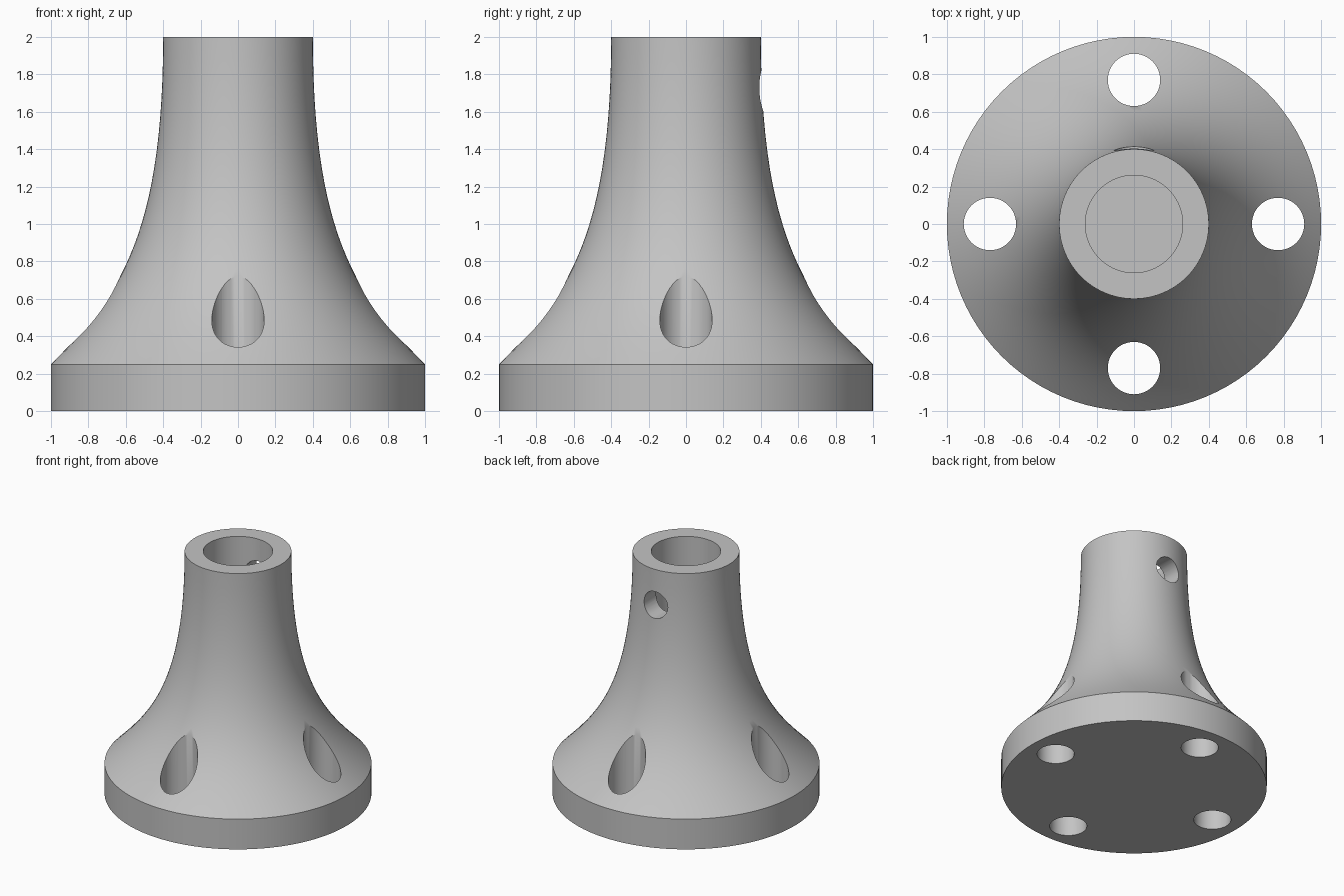
import bpy, bmesh, math
from mathutils import Vector, Matrix
from mathutils.geometry import interpolate_bezier

cube = bpy.data.objects.get("Cube")
if cube:
    bpy.data.objects.remove(cube, do_unlink=True)

grey = bpy.data.materials.new("light grey")
grey.use_nodes = True
colour = (0.55, 0.55, 0.55, 1)
grey.diffuse_color = colour
grey.node_tree.nodes["Principled BSDF"].inputs["Base Color"].default_value = colour

SEGMENTS = 96
BORE_RADIUS, BORE_FLOOR = 0.26, 1.0
BOLT_RADIUS, BOLT_CIRCLE = 0.14, 0.77
SIDE_RADIUS, SIDE_HEIGHT = 0.108, 1.71


def add_object(name, bm):
    mesh = bpy.data.meshes.new(name)
    bm.to_mesh(mesh)
    bm.free()
    obj = bpy.data.objects.new(name, mesh)
    mesh.materials.append(grey)
    bpy.context.collection.objects.link(obj)
    return obj


def revolve(name, profile):
    """Spin a profile of (radius, height) points about z."""
    bm = bmesh.new()
    verts = [bm.verts.new((r, 0, z)) for r, z in profile]
    edges = [bm.edges.new(pair) for pair in zip(verts, verts[1:])]
    bmesh.ops.spin(bm, geom=verts + edges, cent=(0, 0, 0), axis=(0, 0, 1),
                   angle=math.tau, steps=SEGMENTS, use_merge=True)
    bmesh.ops.remove_doubles(bm, verts=bm.verts, dist=1e-5)
    # Close the underside and the floor of the bore
    bmesh.ops.holes_fill(bm, edges=[e for e in bm.edges if e.is_boundary], sides=0)
    bmesh.ops.recalc_face_normals(bm, faces=bm.faces)
    return add_object(name, bm)


def drill(target, radius, depth, matrix):
    """Cut a round hole through the target."""
    bm = bmesh.new()
    bmesh.ops.create_cone(bm, cap_ends=True, segments=48, radius1=radius,
                          radius2=radius, depth=depth, matrix=matrix)
    cutter = add_object("hole_cutter", bm)
    cutter.hide_render = True
    mod = target.modifiers.new("hole", 'BOOLEAN')
    mod.operation = 'DIFFERENCE'
    mod.solver = 'EXACT'
    mod.object = cutter
    bpy.context.view_layer.objects.active = target
    bpy.ops.object.modifier_apply(modifier=mod.name)
    bpy.data.objects.remove(cutter, do_unlink=True)


# Flared body: disc rim, concave flare, neck and blind bore
flare = interpolate_bezier(Vector((1, 0.25)), Vector((0.65, 0.6)),
                           Vector((0.4, 0.92)), Vector((0.4, 2)), 28)
profile = [(1, 0)] + [tuple(p[:2]) for p in flare]
profile += [(BORE_RADIUS, 2), (BORE_RADIUS, BORE_FLOOR)]
body = revolve("flared_base", profile)

# Four bolt holes through the flange
for i in range(4):
    a = i * math.pi / 2
    drill(body, BOLT_RADIUS, 3, Matrix.Translation(
        (BOLT_CIRCLE * math.cos(a), BOLT_CIRCLE * math.sin(a), 0.5)))

# Set-screw hole through the rear wall of the neck
drill(body, SIDE_RADIUS, 0.6,
      Matrix.Translation((0, 0.4, SIDE_HEIGHT)) @ Matrix.Rotation(math.pi / 2, 4, 'X'))

# Smooth curved walls with crisp edges
bpy.ops.object.select_all(action='DESELECT')
body.select_set(True)
bpy.context.view_layer.objects.active = body
bpy.ops.object.shade_smooth_by_angle(angle=math.radians(30))
